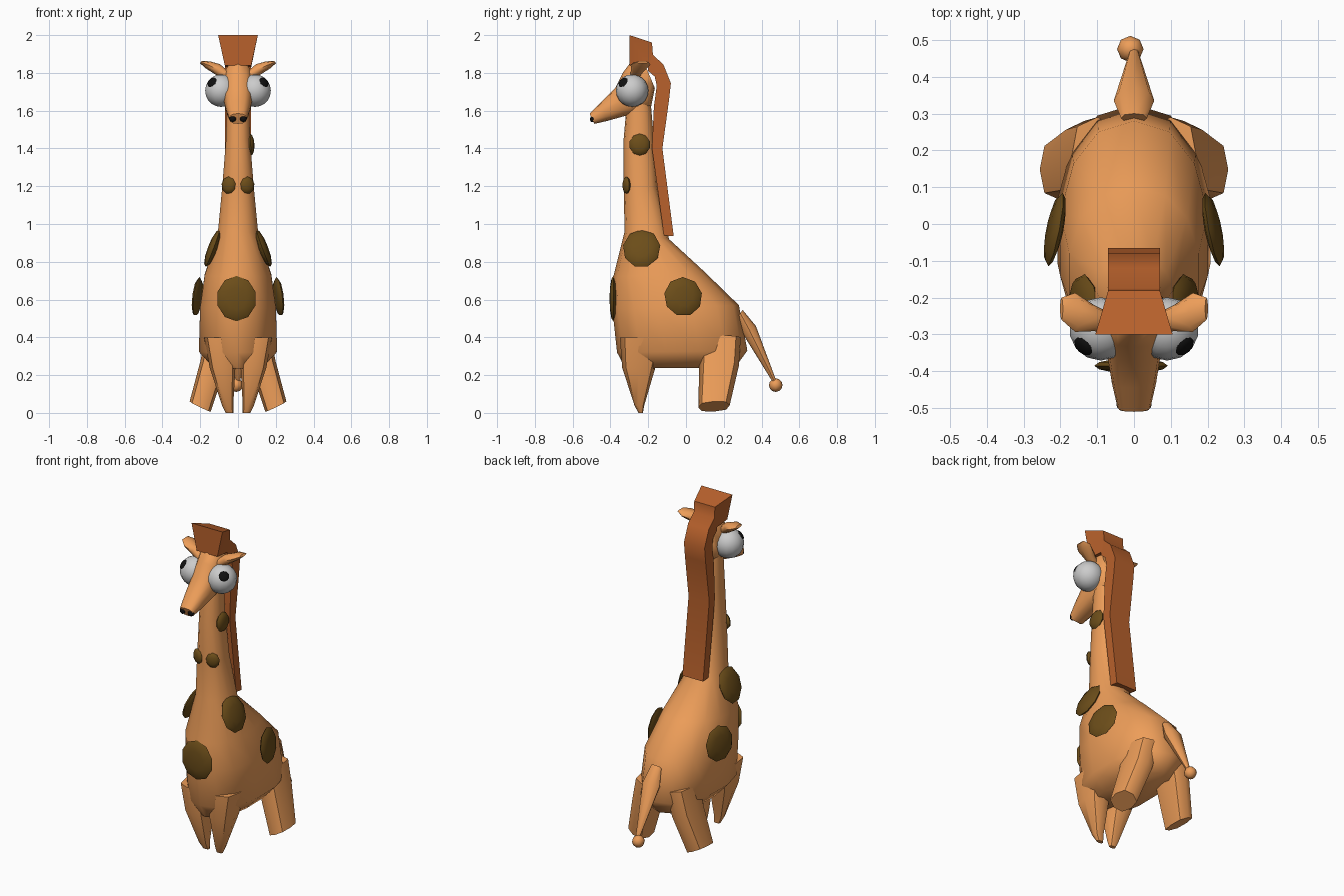
import bpy, bmesh
from math import cos, sin, pi, copysign
from mathutils import Vector, Matrix

if "Cube" in bpy.data.objects:
    bpy.data.objects.remove(bpy.data.objects["Cube"])


def material(name, rgb):
    m = bpy.data.materials.new(name)
    m.diffuse_color = (*rgb, 1)
    m.use_nodes = True
    m.node_tree.nodes["Principled BSDF"].inputs["Base Color"].default_value = m.diffuse_color
    return m


HIDE = material("orange_hide", (0.85, 0.34, 0.10))
MANE = material("rust_mane", (0.48, 0.12, 0.025))
SPOT = material("brown_spot", (0.15, 0.075, 0.01))
BLACK = material("black", (0.005, 0.005, 0.005))


def finish(name, bm, mat, angle=50):
    bmesh.ops.recalc_face_normals(bm, faces=bm.faces)
    me = bpy.data.meshes.new(name)
    bm.to_mesh(me)
    bm.free()
    ob = bpy.data.objects.new(name, me)
    bpy.context.collection.objects.link(ob)
    if mat:
        me.materials.append(mat)
    bpy.ops.object.select_all(action='DESELECT')
    ob.select_set(True)
    bpy.context.view_layer.objects.active = ob
    bpy.ops.object.shade_smooth_by_angle(angle=angle * pi / 180)
    return ob


def circle(n, e, offset=0.0):
    """Unit superellipse; e < 1 makes it squarer."""
    for i in range(n):
        t = 2 * pi * i / n + offset
        c, s = cos(t), sin(t)
        yield copysign(abs(c) ** e, c), copysign(abs(s) ** e, s)


def side_ring(a, b, wa, wb=None, n=12, e=0.9, offset=0.0):
    """Ring symmetric in x between two (y, z) points of the side outline."""
    wb = wa if wb is None else wb
    a, b = Vector((0, *a)), Vector((0, *b))
    pts = []
    for c, s in circle(n, e, offset):
        k = (1 + c) / 2
        p = b.lerp(a, k)
        p.x = s * (wb + (wa - wb) * k)
        pts.append(p)
    return pts


def free_ring(side, center, u, v, n=8, e=0.75):
    """Ring spanned by two half axes, mirrored for side = -1."""
    pts = [Vector(center) + Vector(u) * c + Vector(v) * s for c, s in circle(n, e)]
    return [Vector((p.x * side, p.y, p.z)) for p in pts]


def loft(name, rings, mat, angle=50):
    bm = bmesh.new()
    vs = [[bm.verts.new(p) for p in r] for r in rings]
    n = len(vs[0])
    for r, q in zip(vs, vs[1:]):
        for i in range(n):
            bm.faces.new((r[i], r[(i + 1) % n], q[(i + 1) % n], q[i]))
    bm.faces.new(vs[0])
    bm.faces.new(vs[-1])
    return finish(name, bm, mat, angle)


def blob(name, center, scale, mat, normal=(0, 0, 1), seg=10, rows=6, angle=50):
    """Squashed ball whose local z looks along normal."""
    rot = Vector(normal).to_track_quat('Z', 'Y').to_matrix().to_4x4()
    m = Matrix.Translation(center) @ rot @ Matrix.Diagonal((*scale, 1))
    bm = bmesh.new()
    bmesh.ops.create_uvsphere(bm, u_segments=seg, v_segments=rows, radius=1, matrix=m)
    return finish(name, bm, mat, angle)


# body and neck
loft("body_and_neck", [side_ring(*r, n=14) for r in (
    ((-0.31, 1.68), (-0.19, 1.68), 0.06),
    ((-0.33, 1.45), (-0.17, 1.45), 0.065),
    ((-0.33, 1.20), (-0.15, 1.20), 0.085),
    ((-0.325, 0.96), (-0.09, 0.92), 0.11),
    ((-0.385, 0.72), (0.10, 0.745), 0.18),
    ((-0.39, 0.55), (0.28, 0.57), 0.205),
    ((-0.365, 0.32), (0.325, 0.33), 0.212),
    ((-0.32, 0.235), (0.26, 0.24), 0.13))], HIDE, 60)

# head
loft("head", [side_ring(*r, n=12, e=0.8) for r in (
    ((-0.51, 1.585), (-0.485, 1.53), 0.045),
    ((-0.445, 1.65), (-0.42, 1.545), 0.06),
    ((-0.375, 1.72), (-0.33, 1.57), 0.073),
    ((-0.335, 1.80), (-0.24, 1.59), 0.076),
    ((-0.29, 1.86), (-0.185, 1.62), 0.08),
    ((-0.22, 1.85), (-0.165, 1.72), 0.06))], HIDE)

# mane, from the forehead tuft down the back of the neck
loft("mane", [side_ring(*r, n=4, e=0, offset=pi / 4) for r in (
    ((-0.30, 2.00), (-0.30, 1.84), 0.105, 0.07),
    ((-0.18, 1.96), (-0.20, 1.83), 0.07),
    ((-0.175, 1.895), (-0.20, 1.81), 0.07),
    ((-0.12, 1.845), (-0.165, 1.78), 0.07),
    ((-0.08, 1.745), (-0.155, 1.73), 0.07),
    ((-0.09, 1.655), (-0.17, 1.62), 0.07),
    ((-0.125, 1.40), (-0.18, 1.40), 0.07),
    ((-0.065, 0.935), (-0.117, 0.94), 0.07))], MANE)

# tail with end ball
loft("tail", [side_ring(*r, n=8) for r in (
    ((0.30, 0.545), (0.275, 0.51), 0.035),
    ((0.37, 0.46), (0.30, 0.42), 0.055),
    ((0.478, 0.17), (0.458, 0.165), 0.012))], HIDE)
blob("tail_ball", (-0.01, 0.475, 0.147), (0.036,) * 3, HIDE, seg=8)

for side, tag in ((1, "right"), (-1, "left")):
    def at(x, y, z):
        return (side * x, y, z)

    # legs
    loft("front_leg_" + tag, [free_ring(side, *r) for r in (
        ((0.10, -0.235, 0.40), (0, 0.115, 0), (0.08, 0, 0)),
        ((0.082, -0.25, 0.24), (0, 0.088, 0), (0.068, 0, 0)),
        ((0.055, -0.247, 0.04), (0, 0.026, 0), (0.03, 0, 0)),
        ((0.045, -0.24, 0.0), (0, 0.012, 0), (0.02, 0, 0)))], HIDE)
    loft("hind_leg_" + tag, [free_ring(side, *r) for r in (
        ((0.10, 0.18, 0.40), (0, 0.11, 0), (0.07, 0, 0.01)),
        ((0.135, 0.175, 0.25), (0, 0.105, 0), (0.065, 0, 0.02)),
        ((0.20, 0.148, 0.034), (0, 0.083, 0.005), (0.056, 0, 0.027)))], HIDE)

    # ears
    loft("ear_" + tag, [free_ring(side, *r, e=0.95) for r in (
        ((0.06, -0.27, 1.785), (0, 0.025, 0), (-0.012, 0, 0.022)),
        ((0.11, -0.255, 1.82), (0, 0.036, 0), (-0.014, 0, 0.026)),
        ((0.16, -0.24, 1.843), (0, 0.053, 0), (-0.012, 0, 0.018)),
        ((0.197, -0.23, 1.857), (0, 0.03, 0), (-0.004, 0, 0.006)))], HIDE)

    # eyes, pupils and nostrils
    blob("eye_" + tag, at(0.09, -0.285, 1.706), (0.086,) * 3, None, seg=14, rows=10)
    look = Vector(at(0.052, -0.052, 0.048)).normalized()
    blob("pupil_" + tag, Vector(at(0.09, -0.285, 1.706)) + look * 0.08,
         (0.03, 0.03, 0.011), BLACK, look)
    blob("nostril_" + tag, at(0.028, -0.492, 1.56), (0.02, 0.022, 0.015),
         BLACK, (0, -0.9, 0.4), seg=8)

    # paired spots
    blob("flank_spot_" + tag, at(0.215, -0.015, 0.615), (0.103, 0.105, 0.02),
         SPOT, at(1, 0.2, 0.12), seg=9)
    blob("shoulder_spot_" + tag, at(0.135, -0.235, 0.87), (0.1, 0.108, 0.025),
         SPOT, at(0.93, -0.05, 0.35), seg=9)
    blob("neck_spot_" + tag, at(0.05, -0.315, 1.205), (0.04, 0.046, 0.018),
         SPOT, at(0.35, -0.93, 0), seg=9)

# single spots
blob("chest_spot", (-0.008, -0.385, 0.605), (0.105, 0.12, 0.02), SPOT, (0, -1, 0))
blob("side_neck_spot", (0.067, -0.245, 1.42), (0.056, 0.058, 0.02), SPOT, (1, 0, 0.05))
